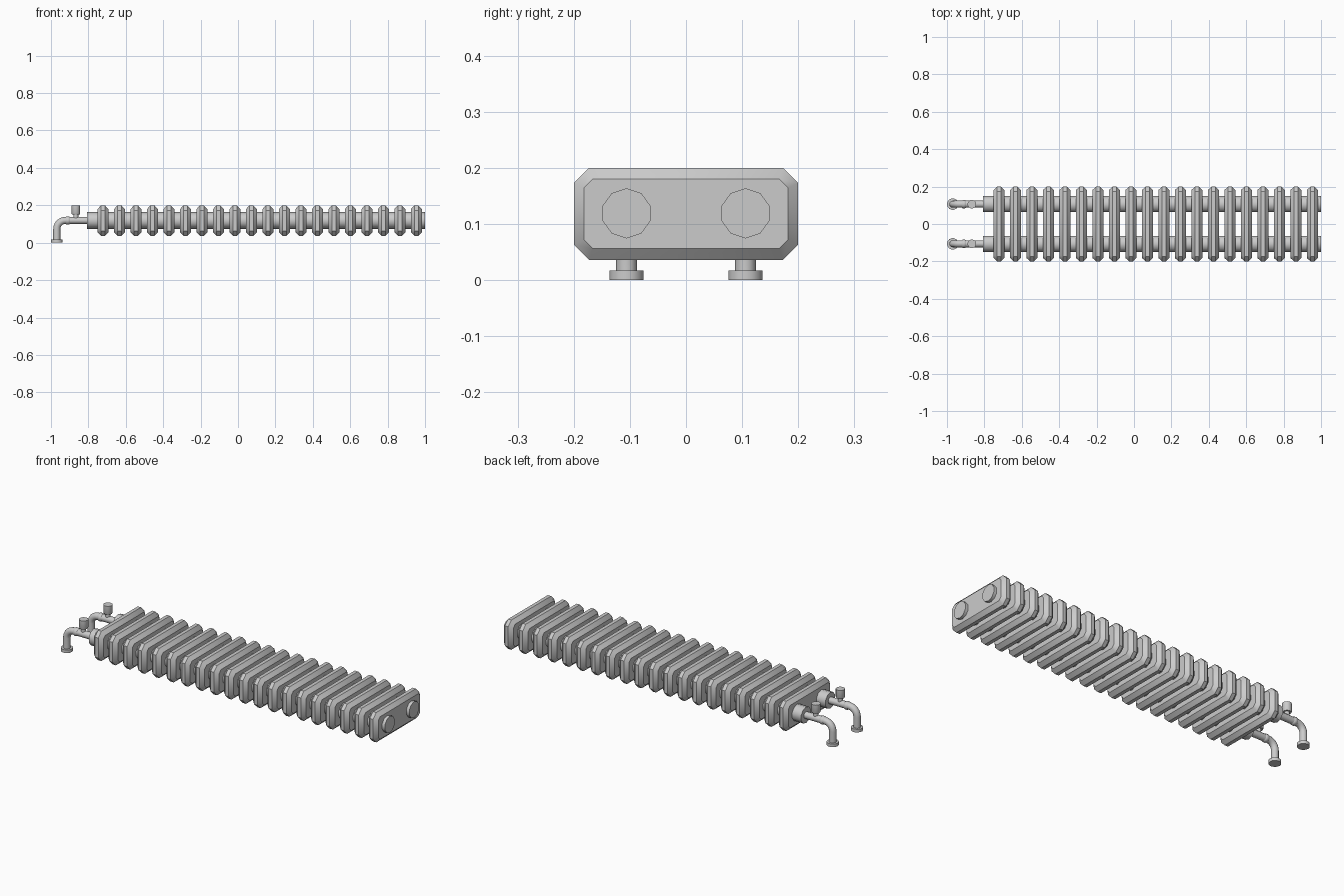
import bpy, bmesh, math
from mathutils import Vector

if "Cube" in bpy.data.objects:
    bpy.data.objects.remove(bpy.data.objects["Cube"])

metal = bpy.data.materials.new("grey metal")
metal.diffuse_color = (0.6, 0.6, 0.6, 1)
metal.use_nodes = True
metal.node_tree.nodes["Principled BSDF"].inputs["Base Color"].default_value = metal.diffuse_color

AXIS_Z = 0.119      # height of the water channels
CH_Y = 0.106        # sideways offset of the channels


def loft(name, rings, angle=35):
    """Skin equal-length point rings, cap both ends, smooth by angle."""
    bm = bmesh.new()
    loops = [[bm.verts.new(p) for p in r] for r in rings]
    n = len(loops[0])
    for a, b in zip(loops, loops[1:]):
        for i in range(n):
            j = (i + 1) % n
            bm.faces.new((a[i], a[j], b[j], b[i]))
    bm.faces.new(loops[0])
    bm.faces.new(loops[-1])
    bmesh.ops.recalc_face_normals(bm, faces=bm.faces[:])
    me = bpy.data.meshes.new(name)
    bm.to_mesh(me)
    bm.free()
    ob = bpy.data.objects.new(name, me)
    bpy.context.collection.objects.link(ob)
    me.materials.append(metal)
    bpy.ops.object.select_all(action='DESELECT')
    ob.select_set(True)
    bpy.context.view_layer.objects.active = ob
    bpy.ops.object.shade_smooth_by_angle(angle=math.radians(angle))
    return ob


def ring(x, y, z, r, heading, sides):
    """Circle whose normal lies in the xz plane (0 = along x, 90 = up)."""
    h = math.radians(heading)
    side, up = Vector((0, 1, 0)), Vector((-math.sin(h), 0, math.cos(h)))
    c = Vector((x, y, z))
    return [c + r * (math.sin(t) * side + math.cos(t) * up)
            for t in (2 * math.pi * i / sides for i in range(sides))]


def octagon(x, hy, z0, z1, c):
    """Chamfered rectangle in the yz plane."""
    return [Vector((x, y, z)) for y, z in (
        (-hy + c, z0), (hy - c, z0), (hy, z0 + c), (hy, z1 - c),
        (hy - c, z1), (-hy + c, z1), (-hy, z1 - c), (-hy, z0 + c))]


# radiator fins with bevelled rims
for k in range(20):
    x = -0.722 + k * 0.0882
    loft(f"fin_{k + 1}", [
        octagon(x - 0.029, 0.182, 0.056, 0.180, 0.016),
        octagon(x - 0.010, 0.200, 0.036, 0.200, 0.027),
        octagon(x + 0.010, 0.200, 0.036, 0.200, 0.027),
        octagon(x + 0.029, 0.182, 0.056, 0.180, 0.016)])

for y, tag in ((-CH_Y, "front"), (CH_Y, "back")):
    # ten-sided water channel through all the fins
    loft(f"{tag}_channel", [ring(x, y, AXIS_Z, 0.0446, 0, 10) for x in (-0.806, 1.0)], 40)

    # supply pipe: riser, elbow and straight run into the channel
    px, bend = -0.969, 0.045
    path = [ring(px, y, 0.01, 0.0188, 90, 12)]
    for i in range(7):
        a = math.radians(15 * i)
        path.append(ring(px + bend * (1 - math.cos(a)), y,
                         AXIS_Z - bend + bend * math.sin(a), 0.0188, 90 - 15 * i, 12))
    path.append(ring(-0.80, y, AXIS_Z, 0.0188, 0, 12))
    loft(f"{tag}_supply_pipe", path)

    # union nut on the straight run
    loft(f"{tag}_union", [ring(x, y, AXIS_Z, r, 0, 12) for x, r in
                          ((-0.921, 0.0185), (-0.916, 0.022), (-0.903, 0.022), (-0.898, 0.0185))])

    # floor flange
    loft(f"{tag}_flange", [ring(px, y, z, 0.031, 90, 14) for z in (0.0, 0.017)])

    # valve stem and knob
    loft(f"{tag}_valve_stem", [ring(-0.867, y, z, 0.013, 90, 12) for z in (AXIS_Z, 0.16)])
    loft(f"{tag}_valve_knob", [ring(-0.867, y, z, r, 90, 12) for z, r in
                               ((0.152, 0.021), (0.157, 0.0235), (0.2, 0.0235))])
